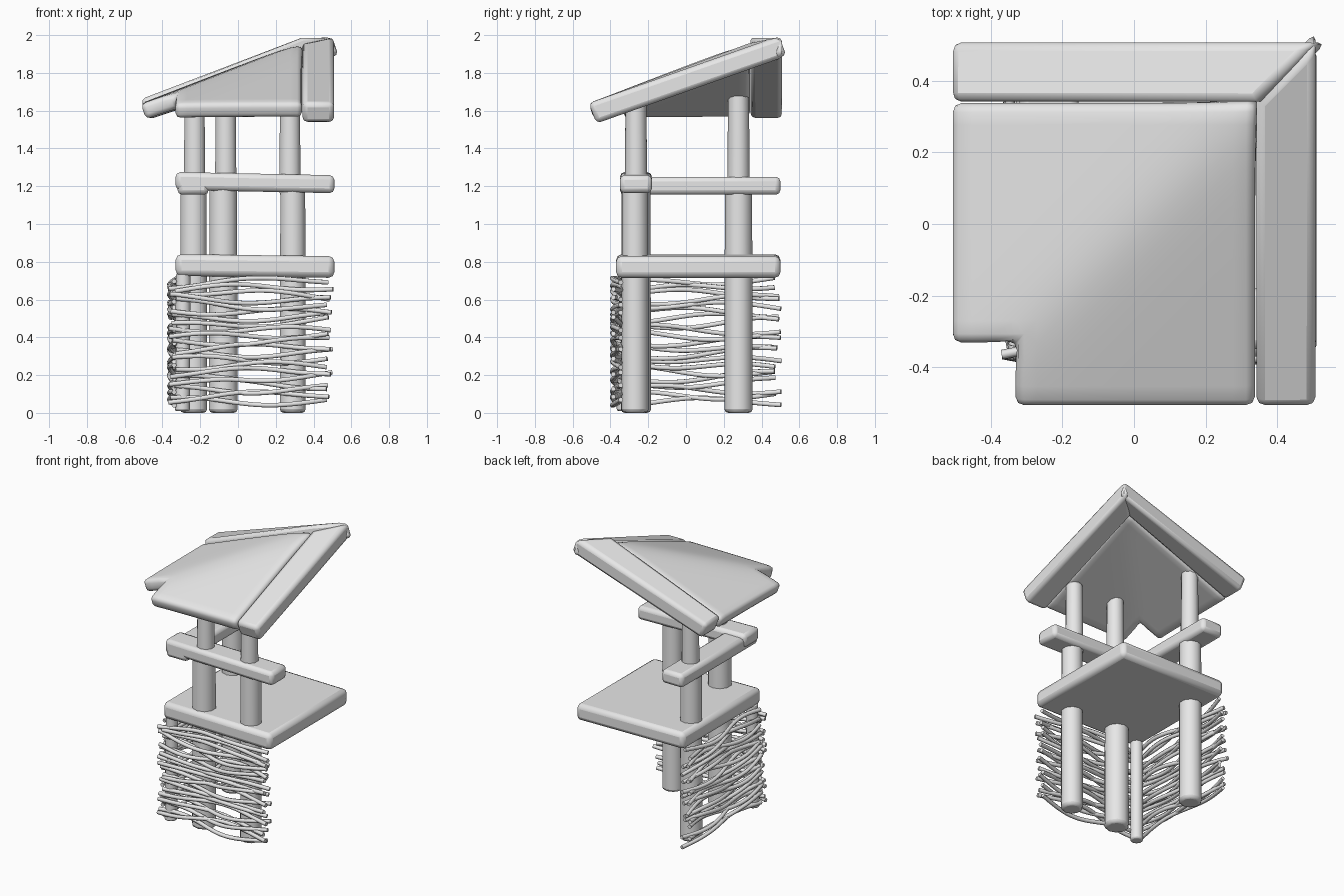
import bpy, bmesh, math, random
from mathutils import Vector

random.seed(4)
cube = bpy.data.objects.get("Cube")
if cube:
    bpy.data.objects.remove(cube, do_unlink=True)

grey = bpy.data.materials.new("plain grey")
grey.use_nodes = True
grey.diffuse_color = (0.8, 0.8, 0.8, 1)
grey.node_tree.nodes["Principled BSDF"].inputs["Base Color"].default_value = (0.8, 0.8, 0.8, 1)


def finish(bm, name, bevel, solid=0):
    """Turn a bmesh into a softly bevelled, smooth shaded object."""
    bmesh.ops.recalc_face_normals(bm, faces=bm.faces)
    mesh = bpy.data.meshes.new(name)
    bm.to_mesh(mesh)
    bm.free()
    obj = bpy.data.objects.new(name, mesh)
    bpy.context.collection.objects.link(obj)
    mesh.materials.append(grey)
    if solid:
        mod = obj.modifiers.new("thickness", 'SOLIDIFY')
        mod.thickness, mod.offset = solid, -1
    mod = obj.modifiers.new("soft edges", 'BEVEL')
    mod.width, mod.segments, mod.limit_method = bevel, 2, 'ANGLE'
    mod.angle_limit = math.radians(50)
    bpy.ops.object.select_all(action='DESELECT')
    bpy.context.view_layer.objects.active = obj
    obj.select_set(True)
    bpy.ops.object.shade_smooth_by_angle(angle=math.radians(50))
    return obj


def prism(name, top, drop, bevel):
    """Solid between a polygon and the same polygon moved by drop."""
    bm = bmesh.new()
    face = bm.faces.new([bm.verts.new(p) for p in top])
    made = bmesh.ops.extrude_face_region(bm, geom=[face])["geom"]
    bmesh.ops.translate(bm, vec=drop, verts=[v for v in made if isinstance(v, bmesh.types.BMVert)])
    # the starting polygon stays as the top cap
    if face not in bm.faces[:]:
        bm.faces.new(bm.verts[:len(top)])
    return finish(bm, name, bevel)


def box(name, x, y, z, bevel=0.03, tilt=0):
    top = [(a, b, z[1] - tilt * (a - x[0])) for a, b in
           ((x[0], y[0]), (x[1], y[0]), (x[1], y[1]), (x[0], y[1]))]
    prism(name, top, Vector((0, 0, z[0] - z[1])), bevel)


def log(name, base, tip, r, rtip, bevel=0.02):
    """Rough post between two points."""
    bm = bmesh.new()
    base, tip = Vector(base), Vector(tip)
    bmesh.ops.create_cone(bm, cap_ends=True, segments=10, radius1=r, radius2=rtip, depth=1)
    for v in bm.verts:
        t = v.co.z + 0.5
        v.co = base.lerp(tip, t) + Vector((v.co.x, v.co.y, 0))
    finish(bm, name, bevel)


# Posts: thick lower log, thinner upper log
posts = {
    "front_left": ((0.29, -0.27), (0.275, -0.265), 0.072, 1.66),
    "front_middle": ((-0.078, -0.265), (-0.065, -0.265), 0.08, 1.68),
    "back_right": ((-0.235, 0.278), (-0.23, 0.278), 0.075, 1.71),
}
for name, (low, high, r, top) in posts.items():
    log(name + "_lower_post", (*low, 0), (*low, 1.21), r, r * 0.96)
    log(name + "_upper_post", (*high, 1.15), (*high, top), 0.06, 0.055)
log("corner_stake", (-0.295, -0.325, 0.01), (-0.29, -0.32, 0.74), 0.042, 0.04, 0.01)

# Platform and rails
box("platform", (-0.33, 0.51), (-0.37, 0.5), (0.725, 0.84), 0.03, 0.012)
box("front_rail", (-0.33, 0.51), (-0.35, -0.18), (1.18, 1.275), 0.025, 0.02)
box("side_rail", (-0.32, -0.155), (-0.35, 0.5), (1.155, 1.25), 0.025)

# Roof sheet: two slopes meeting in a soft hip, with the low corner notched
CELLS, LOW, HIGH, SLOPE = 14, -0.515, 0.338, 0.39
step = (HIGH - LOW) / CELLS
bm = bmesh.new()
bmesh.ops.create_grid(bm, x_segments=CELLS, y_segments=CELLS, size=(HIGH - LOW) / 2)
for v in bm.verts:
    v.co.x += (LOW + HIGH) / 2
    v.co.y += (LOW + HIGH) / 2
notch = LOW + 3 * step
cut = [f for f in bm.faces if max(f.calc_center_median().xy) < notch]
bmesh.ops.delete(bm, geom=cut, context='FACES')
for v in bm.verts:
    x, y = v.co.xy
    hip = (x + y - math.sqrt((x - y) ** 2 + 0.012)) / 2
    v.co.z = 1.64 + SLOPE * (hip - LOW)
finish(bm, "roof_sheet", 0.025, 0.085)


# Roof edge boards, mitred at the high corner
def board(name, swap, low, rise):
    def at(along, across):
        z = min(low + rise * (along + 0.515), 1.997)
        return (across, along, z) if swap else (along, across, z)
    top = [at(-0.515, 0.342), at(0.338, 0.342), at(0.505, 0.508), at(-0.515, 0.508)]
    d = Vector((rise, 0, -1)).normalized() * 0.115
    prism(name, top, Vector((0, d.x, d.z)) if swap else d, 0.025)


board("back_roof_board", False, 1.66, 0.393)
board("side_roof_board", True, 1.64, 0.378)


# Woven twig panels
def twigs(name, swap, count=21):
    curve = bpy.data.curves.new(name, 'CURVE')
    curve.dimensions = '3D'
    curve.bevel_depth, curve.bevel_resolution = 0.0135, 1
    curve.use_fill_caps, curve.resolution_u = True, 4
    for i in range(count):
        z = 0.06 + 0.635 * i / (count - 1)
        start, end = -0.355 + random.uniform(-0.015, 0.03), 0.485 + random.uniform(-0.02, 0.02)
        tilt, phase = random.uniform(-0.035, 0.035), random.uniform(0, 6)
        spline = curve.splines.new('NURBS')
        n = 8
        spline.points.add(n - 1)
        spline.use_endpoint_u, spline.order_u = True, 4
        for k, p in enumerate(spline.points):
            t = k / (n - 1)
            a = start + (end - start) * t
            side = (-0.338 if swap else -0.365) + 0.03 * math.sin(7 * t + math.pi * i)
            h = z + tilt * (t - 0.5) + 0.022 * math.sin(6 * t + phase)
            h = min(max(h, 0.04), 0.715)
            p.co = (side, a, h, 1) if swap else (a, side, h, 1)
        spline.use_smooth = True
    curve.materials.append(grey)
    bpy.context.collection.objects.link(bpy.data.objects.new(name, curve))


twigs("front_twig_panel", False)
twigs("side_twig_panel", True)
